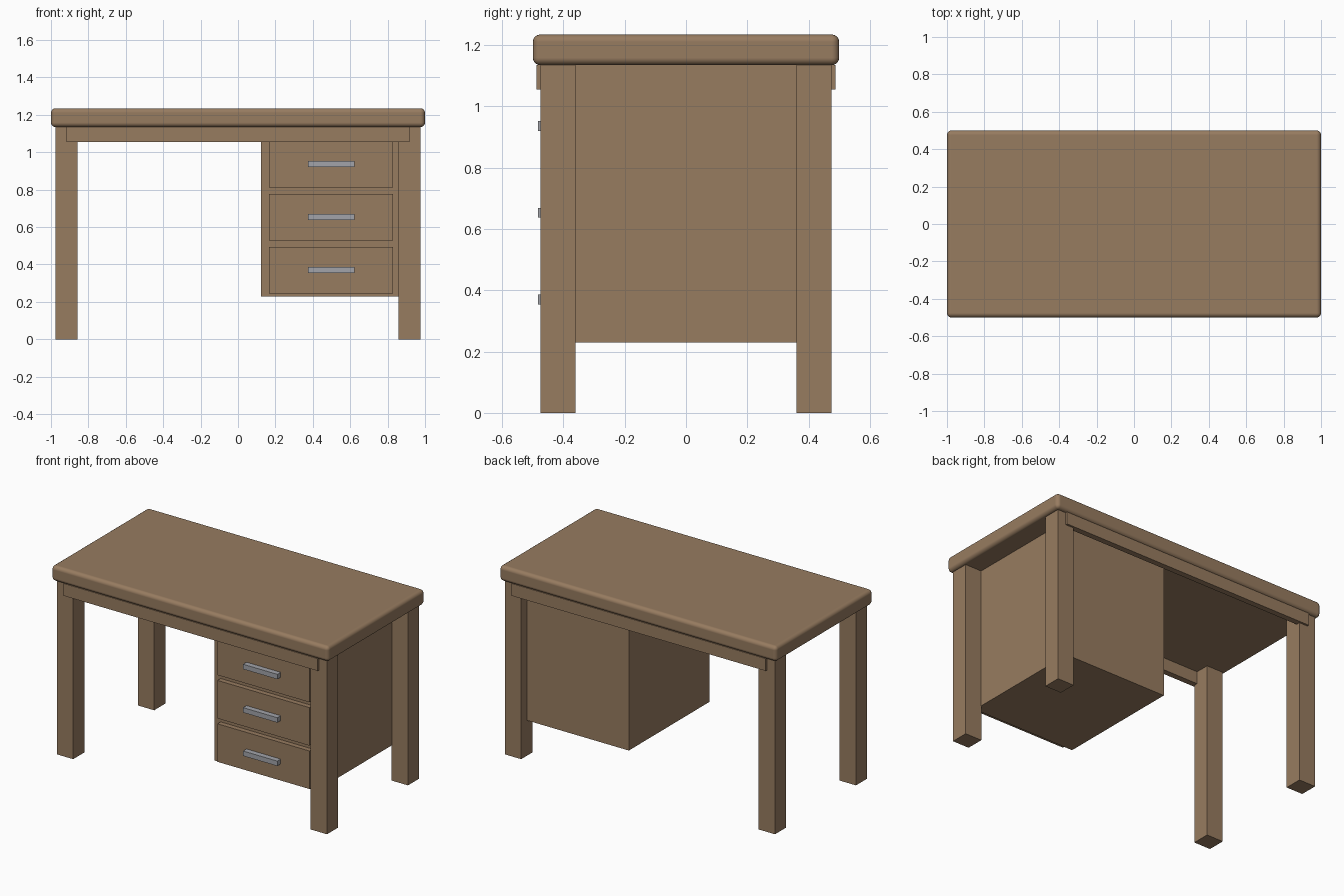
import bpy, math

cube = bpy.data.objects.get("Cube")
if cube:
    bpy.data.objects.remove(cube, do_unlink=True)


def make_material(name, rgb):
    mat = bpy.data.materials.new(name)
    mat.use_nodes = True
    color = (*rgb, 1)
    mat.diffuse_color = color
    mat.node_tree.nodes["Principled BSDF"].inputs["Base Color"].default_value = color
    return mat


wood = make_material("brown wood", (0.31, 0.2, 0.117))
metal = make_material("grey metal", (0.36, 0.37, 0.40))


def box(name, x, y, z, mat=wood):
    """Box from (min, max) ranges on each axis."""
    spans = (x, y, z)
    bpy.ops.mesh.primitive_cube_add(size=1, location=[(a + b) / 2 for a, b in spans])
    obj = bpy.context.object
    obj.name = name
    obj.scale = [b - a for a, b in spans]
    bpy.ops.object.transform_apply(location=False, rotation=False, scale=True)
    obj.data.materials.append(mat)
    return obj


TOP_BOTTOM = 1.135

# Rounded tabletop
top = box("tabletop", (-1, 1), (-0.5, 0.5), (TOP_BOTTOM, 1.235))
bevel = top.modifiers.new("rounded edges", "BEVEL")
bevel.width = 0.024
bevel.segments = 4
bevel.harden_normals = True
bpy.ops.object.shade_smooth_by_angle(angle=math.radians(40))

# Legs and long aprons, mirrored about the centre
for sy, end in ((-1, "front"), (1, "back")):
    for sx, side in ((-1, "right"), (1, "left")):
        box(f"{end}_{side}_leg", sorted((sx * 0.857, sx * 0.975)),
            sorted((sy * 0.36, sy * 0.475)), (0, TOP_BOTTOM))
    box(f"{end}_apron", (-0.917, 0.917), sorted((sy * 0.45, sy * 0.488)),
        (1.055, TOP_BOTTOM))

# Drawer cabinet between the legs on one side
box("drawer_cabinet", (0.122, 0.858), (-0.415, 0.415), (0.23, TOP_BOTTOM))

# Drawer fronts with bar handles
for i, level in enumerate(("bottom", "middle", "top")):
    z = 0.37 + i * 0.283
    box(f"{level}_drawer_front", (0.165, 0.83), (-0.448, -0.41), (z - 0.124, z + 0.124))
    box(f"{level}_handle", (0.375, 0.622), (-0.483, -0.445), (z - 0.016, z + 0.016), metal)
